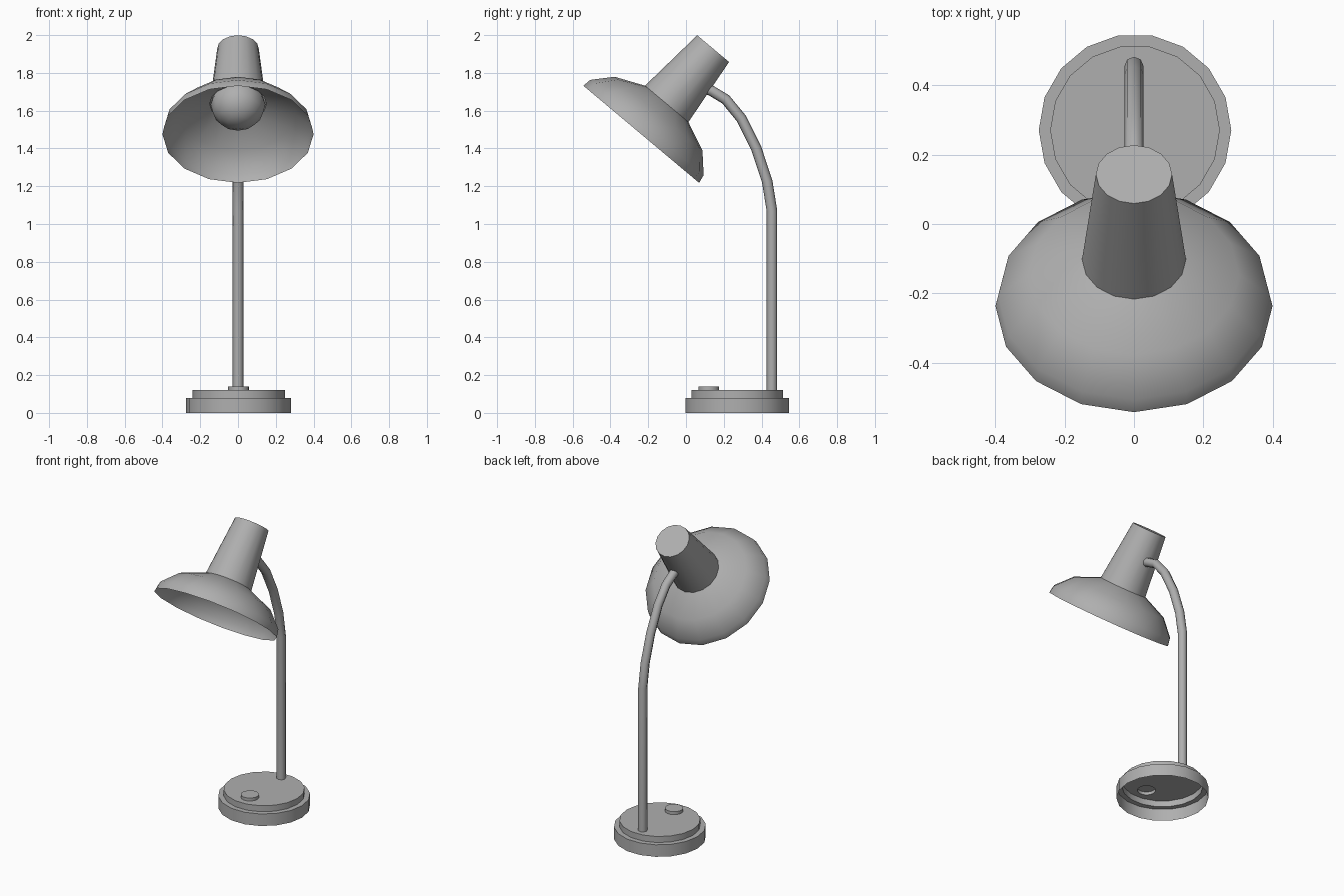
import bpy, bmesh, math
from mathutils import Matrix, Vector

if "Cube" in bpy.data.objects:
    bpy.data.objects.remove(bpy.data.objects["Cube"])

TILT = math.radians(40)
RIM = Vector((0, -0.237, 1.475))                     # centre of the shade opening
HEAD = Matrix.Translation(RIM) @ Matrix.Rotation(-TILT, 4, 'X')

grey = bpy.data.materials.new("dark_grey")
grey.diffuse_color = (0.43, 0.43, 0.43, 1)
grey.use_nodes = True
grey.node_tree.nodes["Principled BSDF"].inputs["Base Color"].default_value = grey.diffuse_color


def finish(ob, angle=50):
    ob.data.materials.clear()
    ob.data.materials.append(grey)
    bpy.ops.object.select_all(action='DESELECT')
    ob.select_set(True)
    bpy.context.view_layer.objects.active = ob
    bpy.ops.object.shade_smooth_by_angle(angle=math.radians(angle))


def make_object(name, bm, matrix=Matrix()):
    bm.transform(matrix)
    me = bpy.data.meshes.new(name)
    bm.to_mesh(me)
    bm.free()
    ob = bpy.data.objects.new(name, me)
    bpy.context.collection.objects.link(ob)
    finish(ob)
    return ob


def loft(name, rings, sides, cap=False, matrix=Matrix()):
    """Skin a stack of circles given as (radius, height, y centre), bottom to top."""
    bm = bmesh.new()
    prev = None
    for r, z, cy in rings:
        ring = [bm.verts.new((r * math.cos(a), cy + r * math.sin(a), z))
                for a in (math.tau * i / sides for i in range(sides))]
        if prev:
            for i in range(sides):
                j = (i + 1) % sides
                bm.faces.new((prev[i], prev[j], ring[j], ring[i]))
        prev = ring
    if cap:
        bm.faces.new(prev)
    return make_object(name, bm, matrix)


# stepped base, hollow underneath, its top plate open where the button sits
BASE_Y, BTN_Y = 0.271, 0.121
SHIFT = Matrix.Translation((0.003, 0, 0))
loft("base", [(0.278, 0, BASE_Y), (0.278, 0.08, BASE_Y), (0.245, 0.08, BASE_Y),
              (0.245, 0.12, BASE_Y), (0.055, 0.12, BTN_Y)], 18, matrix=SHIFT)
loft("button", [(0.055, 0.12, BTN_Y), (0.055, 0.14, BTN_Y)], 18, cap=True, matrix=SHIFT)

# shade and neck in one thin shell, tilted forward
loft("shade", [(0.40, 0, 0), (0.392, 0.047, 0), (0.303, 0.143, 0),
               (0.15, 0.21, 0), (0.11, 0.592, 0)], 16, cap=True, matrix=HEAD)

# bulb, filling the neck opening
bm = bmesh.new()
bmesh.ops.create_uvsphere(bm, u_segments=12, v_segments=8, radius=0.145)
make_object("bulb", bm, HEAD @ Matrix.Translation((0, 0, 0.205)) @ Matrix.Diagonal((1, 1, 0.92, 1)))

# pole bending over into the neck
path = [(0.455, 0.12), (0.455, 1.07), (0.43, 1.225), (0.372, 1.40),
        (0.292, 1.56), (0.21, 1.66), (0.13, 1.708), (0.09, 1.72)]
cu = bpy.data.curves.new("pole", 'CURVE')
cu.dimensions = '3D'
cu.bevel_depth = 0.028
cu.bevel_resolution = 2
sp = cu.splines.new('POLY')
sp.points.add(len(path) - 1)
for p, (y, z) in zip(sp.points, path):
    p.co = (0, y, z, 1)
pole = bpy.data.objects.new("pole", cu)
bpy.context.collection.objects.link(pole)
bpy.ops.object.select_all(action='DESELECT')
pole.select_set(True)
bpy.context.view_layer.objects.active = pole
bpy.ops.object.convert(target='MESH')
finish(bpy.context.view_layer.objects.active)
